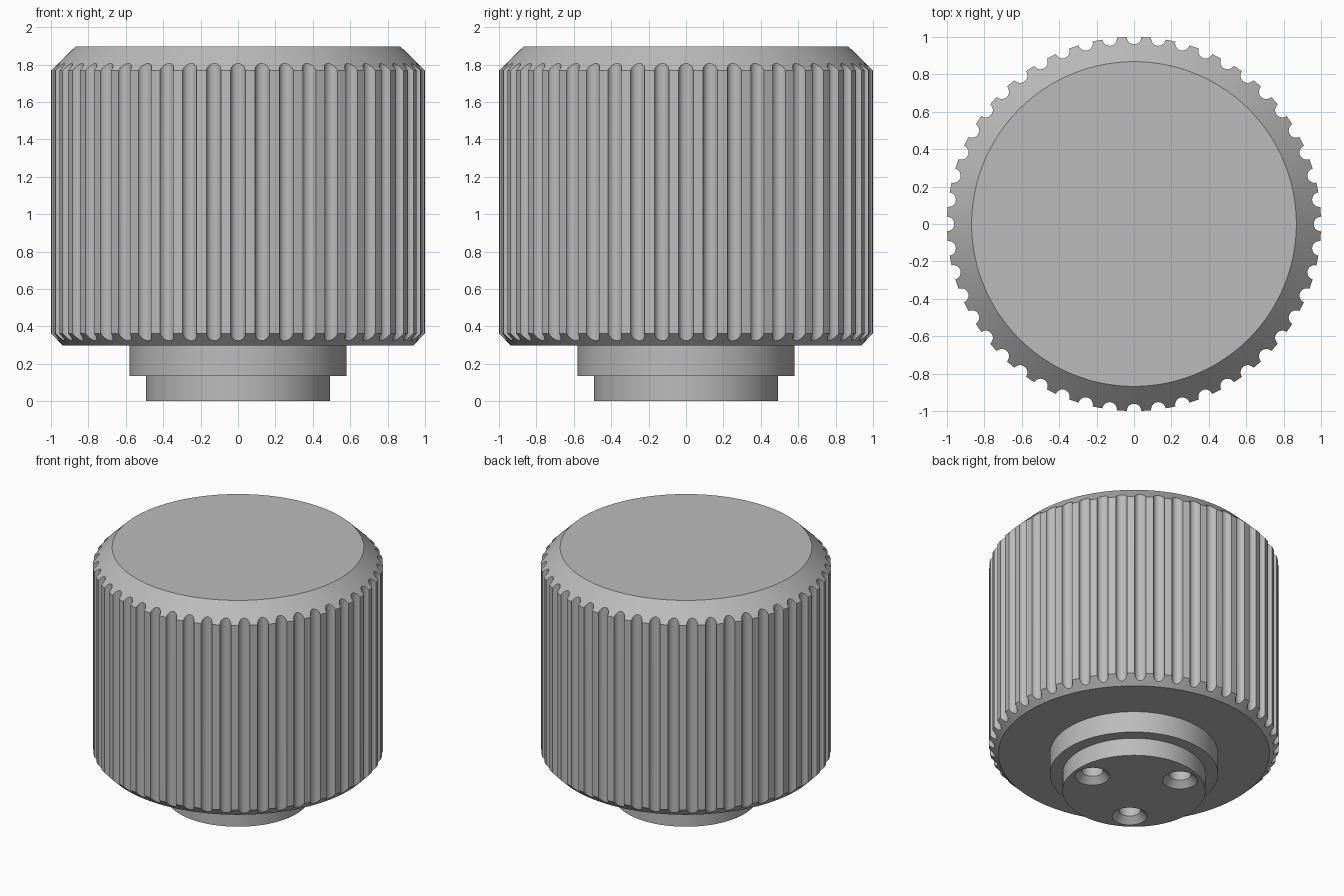
import bpy, bmesh
from math import cos, sin, pi, radians
from mathutils import Matrix, Vector

cube = bpy.data.objects.get("Cube")
if cube:
    bpy.data.objects.remove(cube, do_unlink=True)

FLUTES = 48

grey = bpy.data.materials.new("satin grey")
grey.use_nodes = True
GREY = (0.5, 0.5, 0.5, 1)
grey.diffuse_color = GREY
grey.node_tree.nodes["Principled BSDF"].inputs["Base Color"].default_value = GREY


def lathe(bm, profile, steps, centre=(0, 0)):
    """Revolve (radius, z) points about a vertical axis and cap both ends."""
    rings = []
    for r, z in profile:
        rings.append([bm.verts.new((centre[0] + r * cos(2 * pi * i / steps),
                                    centre[1] + r * sin(2 * pi * i / steps), z))
                      for i in range(steps)])
    for low, high in zip(rings, rings[1:]):
        for i in range(steps):
            j = (i + 1) % steps
            bm.faces.new((low[i], low[j], high[j], high[i]))
    bm.faces.new(rings[0][::-1])
    bm.faces.new(rings[-1])


def make_object(name, bm):
    bmesh.ops.recalc_face_normals(bm, faces=bm.faces)
    mesh = bpy.data.meshes.new(name)
    bm.to_mesh(mesh)
    bm.free()
    mesh.materials.append(grey)
    obj = bpy.data.objects.new(name, mesh)
    bpy.context.collection.objects.link(obj)
    return obj


def cut(target, cutter):
    cutter.hide_render = True
    mod = target.modifiers.new("cut", 'BOOLEAN')
    mod.operation = 'DIFFERENCE'
    mod.solver = 'EXACT'
    mod.object = cutter
    bpy.context.view_layer.objects.active = target
    bpy.ops.object.modifier_apply(modifier=mod.name)
    bpy.data.objects.remove(cutter, do_unlink=True)


# Knob: stem, collar and chamfered grip in one turned profile
bm = bmesh.new()
lathe(bm, [(0.493, 0), (0.493, 0.135), (0.58, 0.135), (0.58, 0.297),
           (0.935, 0.297), (1, 0.362), (1, 1.768), (0.868, 1.897)], FLUTES * 4)
knob = make_object("knob", bm)

# Round flutes around the grip
bm = bmesh.new()
for k in range(FLUTES):
    a = 2 * pi * k / FLUTES
    lathe(bm, [(0.039, 0.25), (0.039, 1.95)], 24, (cos(a), sin(a)))
cut(knob, make_object("flute_cutters", bm))

# Three countersunk screw holes under the stem
bm = bmesh.new()
for k in range(3):
    a = radians(115 + 120 * k)
    lathe(bm, [(0.14, -0.02), (0.075, 0.045), (0.075, 0.3)], 40,
          (0.35 * cos(a), 0.35 * sin(a)))
cut(knob, make_object("screw_hole_cutters", bm))

# Smooth turned surfaces with crisp edges
bpy.ops.object.select_all(action='DESELECT')
knob.select_set(True)
bpy.context.view_layer.objects.active = knob
bpy.ops.object.shade_smooth_by_angle(angle=radians(30))
